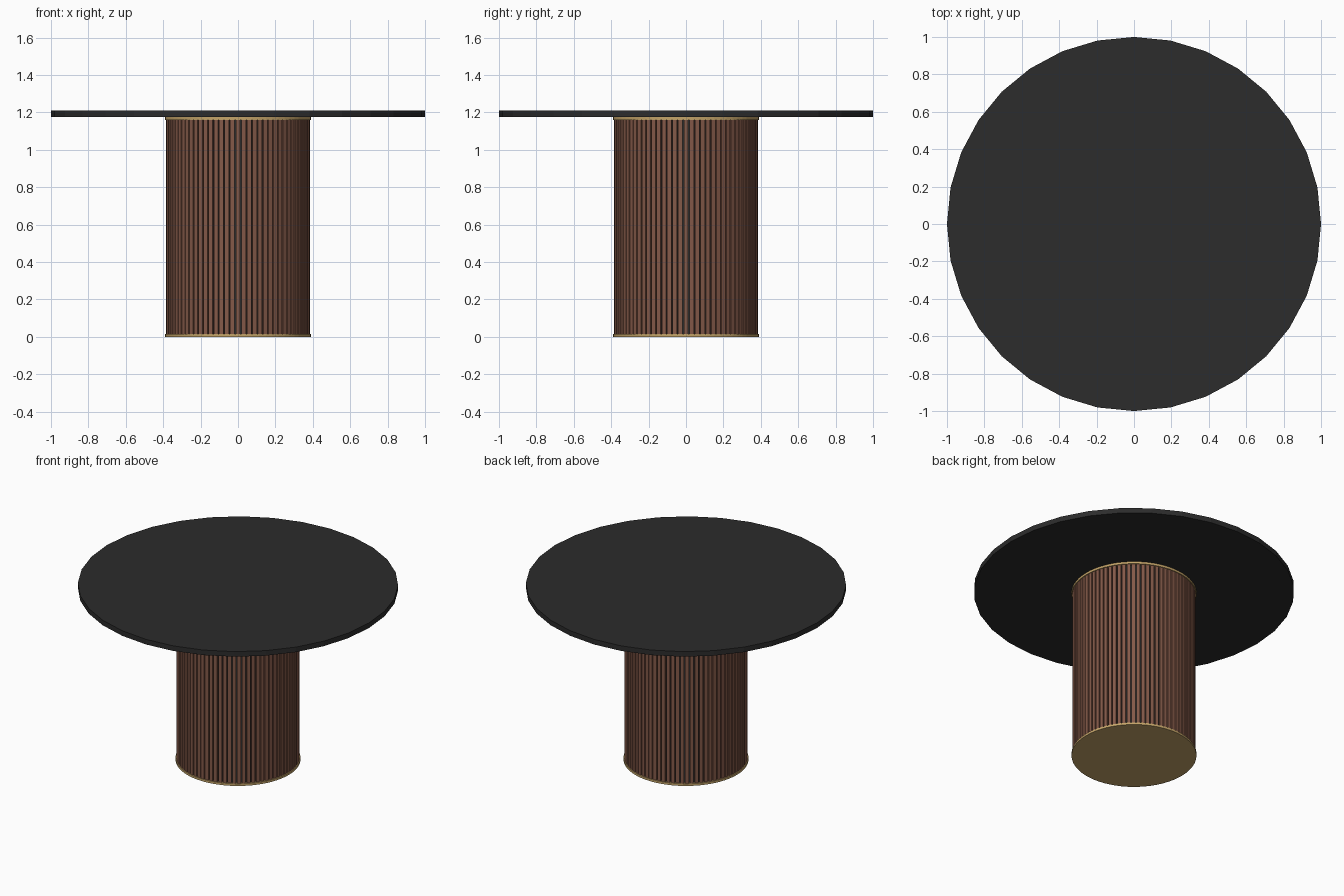
import bpy, bmesh, math
from mathutils import Matrix, Vector

cube = bpy.data.objects.get("Cube")
if cube:
    bpy.data.objects.remove(cube, do_unlink=True)


def material(name, color):
    m = bpy.data.materials.new(name)
    m.use_nodes = True
    m.diffuse_color = (*color, 1)
    m.node_tree.nodes["Principled BSDF"].inputs["Base Color"].default_value = (*color, 1)
    return m


black = material("matte black", (0.025, 0.025, 0.025))
walnut = material("walnut", (0.23, 0.10, 0.065))
brass = material("brass", (0.55, 0.37, 0.14))


def disc(name, radius, z0, z1, sides, mat):
    """Upright flat-shaded cylinder with a vertex on each axis."""
    bpy.ops.mesh.primitive_cylinder_add(vertices=sides, radius=radius, depth=z1 - z0,
                                        location=(0, 0, (z0 + z1) / 2))
    obj = bpy.context.object
    obj.name = name
    obj.data.materials.append(mat)
    return obj


TOP_Z, BASE_Z, LOWER_Z = 1.175, 0.015, 1.16

# Round top, brass trim discs and dark core behind the slats
disc("table_top", 1.0, TOP_Z, 1.21, 32, black)
disc("base_trim", 0.39, 0, BASE_Z, 64, brass)
disc("upper_trim", 0.39, LOWER_Z, TOP_Z, 64, brass)
disc("pedestal_core", 0.37, BASE_Z, LOWER_Z, 64, black)

# Ring of upright slats around the core
SLATS, RADIUS, WIDTH, DEPTH = 80, 0.373, 0.023, 0.022
bm = bmesh.new()
for i in range(SLATS):
    place = (Matrix.Rotation(math.tau * i / SLATS, 4, 'Z')
             @ Matrix.Translation((RADIUS, 0, (BASE_Z + LOWER_Z) / 2))
             @ Matrix.Diagonal(Vector((DEPTH, WIDTH, LOWER_Z - BASE_Z, 1))))
    bmesh.ops.create_cube(bm, size=1, matrix=place)
mesh = bpy.data.meshes.new("pedestal_slats")
bm.to_mesh(mesh)
bm.free()
mesh.materials.append(walnut)
slats = bpy.data.objects.new("pedestal_slats", mesh)
bpy.context.collection.objects.link(slats)
